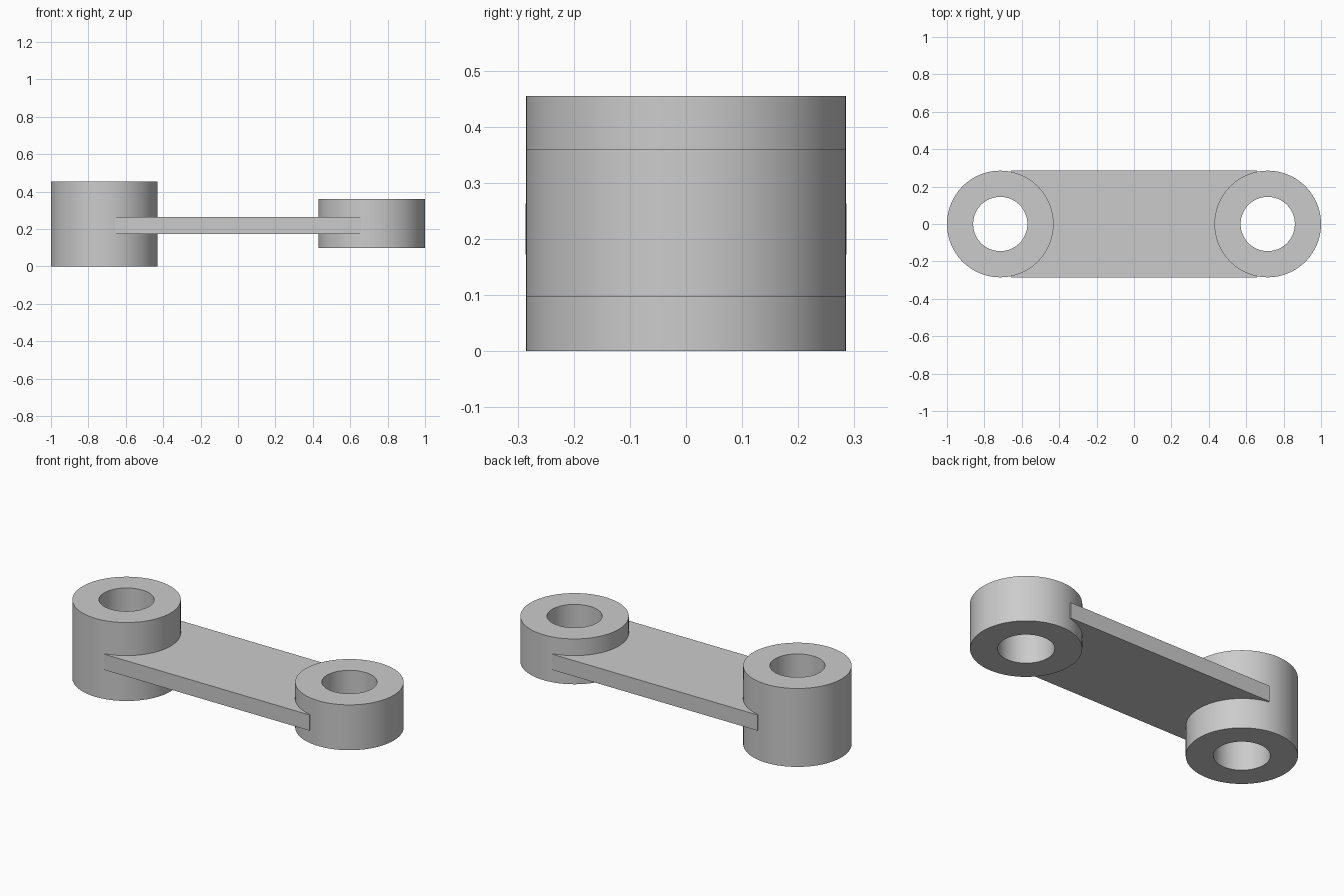
import bpy, bmesh, math

cube = bpy.data.objects.get("Cube")
if cube:
    bpy.data.objects.remove(cube, do_unlink=True)

grey = bpy.data.materials.new("light_grey")
grey.use_nodes = True
colour = (0.6, 0.6, 0.6, 1)
grey.diffuse_color = colour
grey.node_tree.nodes["Principled BSDF"].inputs["Base Color"].default_value = colour

CENTRE, OUTER, BORE, SEGMENTS = 0.715, 0.285, 0.145, 96


def finish(name, bm):
    bmesh.ops.recalc_face_normals(bm, faces=bm.faces)
    mesh = bpy.data.meshes.new(name)
    bm.to_mesh(mesh)
    bm.free()
    mesh.materials.append(grey)
    obj = bpy.data.objects.new(name, mesh)
    bpy.context.collection.objects.link(obj)
    bpy.ops.object.select_all(action="DESELECT")
    obj.select_set(True)
    bpy.context.view_layer.objects.active = obj
    bpy.ops.object.shade_smooth_by_angle(angle=math.radians(30))
    return obj


def boss(name, x, bottom, top):
    """Thick ring made by sweeping a rectangular wall section."""
    bm = bmesh.new()
    section = [(OUTER, bottom), (OUTER, top), (BORE, top), (BORE, bottom)]
    rings = []
    for i in range(SEGMENTS):
        a = math.tau * i / SEGMENTS
        rings.append([bm.verts.new((x + r * math.cos(a), r * math.sin(a), z))
                      for r, z in section])
    for i, ring in enumerate(rings):
        after = rings[(i + 1) % SEGMENTS]
        for k in range(4):
            n = (k + 1) % 4
            bm.faces.new((ring[k], after[k], after[n], ring[n]))
    return finish(name, bm)


def web(name, bottom, top):
    """Flat bar whose hollowed ends stop inside the boss walls."""
    half, reach, steps = 0.286, 0.22, 24
    limit = math.radians(75)
    corner = CENTRE - reach * math.cos(limit)
    end = [(corner, -half)]
    for i in range(steps + 1):
        a = -limit + 2 * limit * i / steps
        end.append((CENTRE - reach * math.cos(a), reach * math.sin(a)))
    end.append((corner, half))
    outline = end + [(-x, -y) for x, y in end]
    bm = bmesh.new()
    face = bm.faces.new([bm.verts.new((x, y, bottom)) for x, y in outline])
    result = bmesh.ops.extrude_face_region(bm, geom=[face], use_keep_orig=True)
    raised = [v for v in result["geom"] if isinstance(v, bmesh.types.BMVert)]
    bmesh.ops.translate(bm, verts=raised, vec=(0, 0, top - bottom))
    return finish(name, bm)


# Tall and short bosses joined by the thin bar
boss("tall_boss", -CENTRE, 0, 0.455)
boss("short_boss", CENTRE, 0.097, 0.36)
web("link_bar", 0.172, 0.263)
